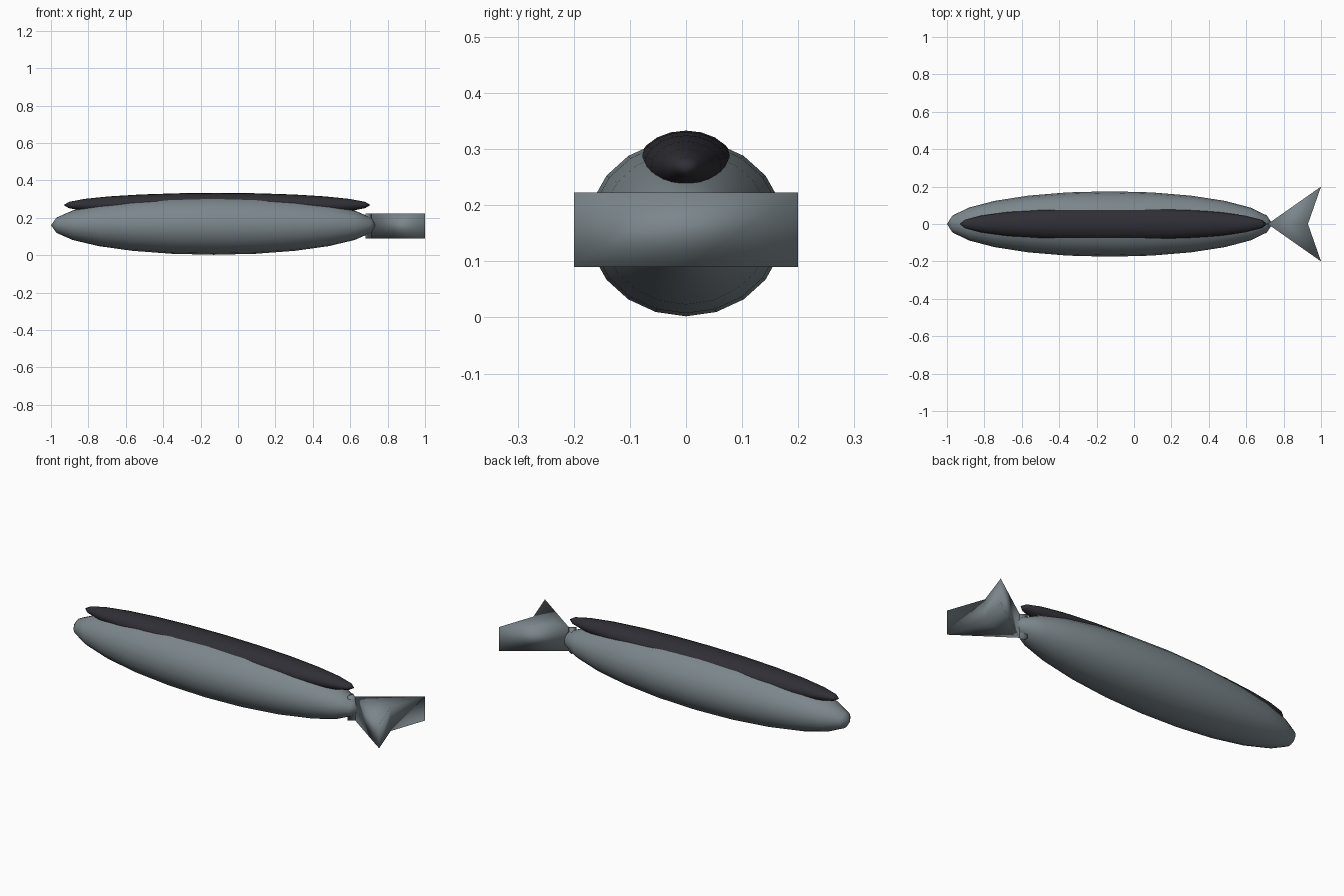
import bpy, bmesh, math
from mathutils import Matrix

if "Cube" in bpy.data.objects:
    bpy.data.objects.remove(bpy.data.objects["Cube"])


def material(name, rgb):
    m = bpy.data.materials.new(name)
    m.diffuse_color = (*rgb, 1)
    m.use_nodes = True
    m.node_tree.nodes["Principled BSDF"].inputs["Base Color"].default_value = m.diffuse_color
    return m


grey = material("slate grey", (0.20, 0.24, 0.26))
dark = material("charcoal", (0.029, 0.028, 0.036))


def finish(bm, name, mat):
    bmesh.ops.recalc_face_normals(bm, faces=bm.faces)
    for f in bm.faces:
        f.smooth = True
    me = bpy.data.meshes.new(name)
    bm.to_mesh(me)
    bm.free()
    me.materials.append(mat)
    ob = bpy.data.objects.new(name, me)
    bpy.context.collection.objects.link(ob)
    return ob


def ellipsoid(name, centre, radii, mat):
    # sphere with its poles along x, stretched to the three radii
    bm = bmesh.new()
    bmesh.ops.create_uvsphere(bm, u_segments=20, v_segments=12, radius=1)
    bm.transform(Matrix.Translation(centre) @ Matrix.Diagonal((*radii, 1))
                 @ Matrix.Rotation(math.pi / 2, 4, 'Y'))
    return finish(bm, name, mat)


def prism(name, triangles, z0, z1, mat):
    # flat outline made of triangles, extruded upward
    bm = bmesh.new()
    for tri in triangles:
        bm.faces.new([bm.verts.new((x, y, z0)) for x, y in tri])
    bmesh.ops.remove_doubles(bm, verts=bm.verts, dist=1e-5)
    bmesh.ops.recalc_face_normals(bm, faces=bm.faces)
    ext = bmesh.ops.extrude_face_region(bm, geom=bm.faces[:], use_keep_orig=True)
    for v in ext["geom"]:
        if isinstance(v, bmesh.types.BMVert):
            v.co.z = z1
    return finish(bm, name, mat)


# Body and the dark back lying along its top
ellipsoid("body", (-0.13, 0, 0.16), (0.87, 0.175, 0.158), grey)
ellipsoid("dark_back", (-0.112, 0, 0.268), (0.82, 0.088, 0.065), dark)

# Forked tail, and the small root wedge tucked into the body
waist, notch = (0.715, 0), (0.93, 0)
prism("tail_fin", [(waist, (1, s * 0.2), notch) for s in (1, -1)], 0.09, 0.223, grey)
prism("tail_root", [(waist, (0.683, 0.022), (0.683, -0.022))], 0.09, 0.223, grey)
